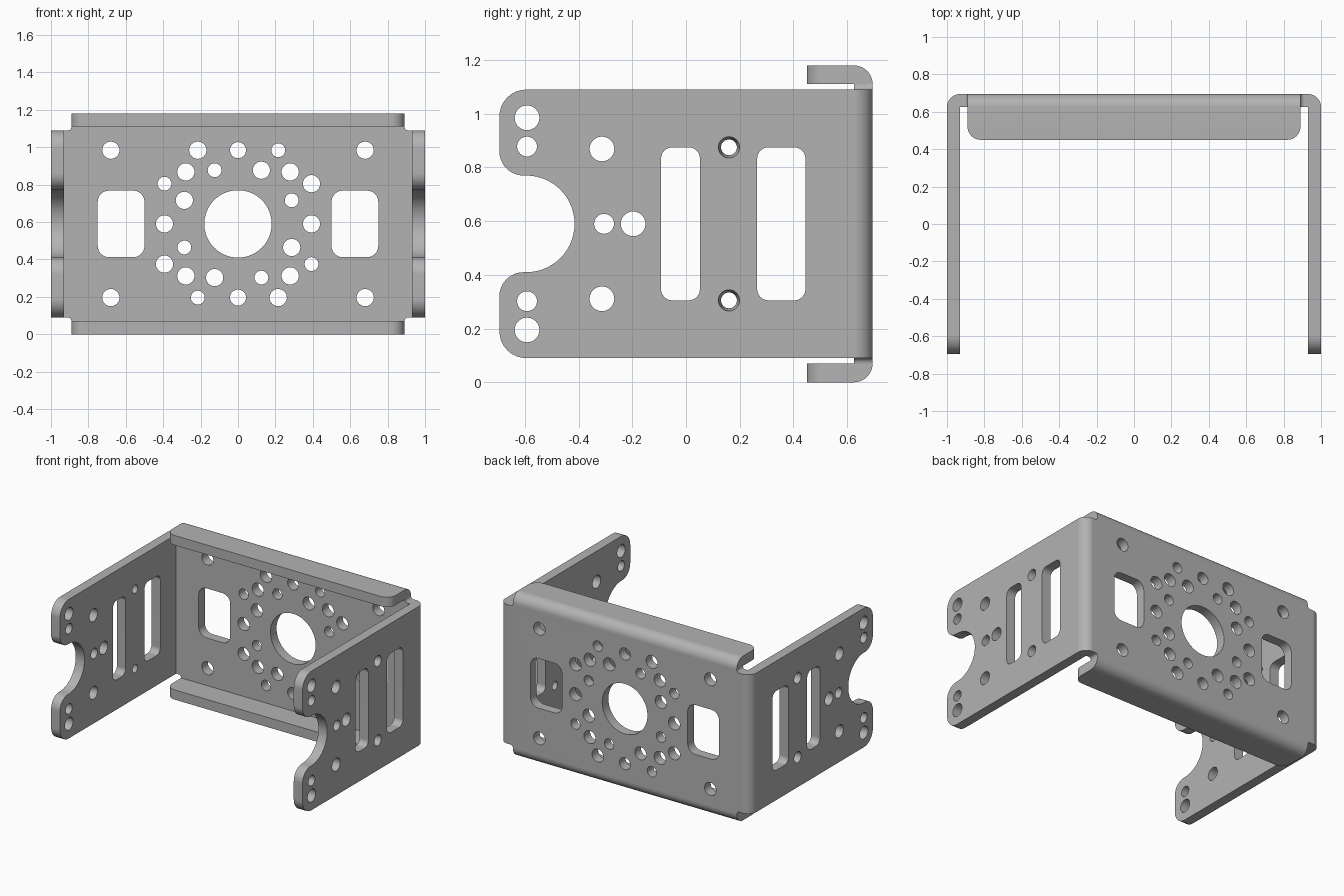
import bpy, bmesh, math
from mathutils import Vector

cube = bpy.data.objects.get("Cube")
if cube:
    bpy.data.objects.remove(cube, do_unlink=True)

W, D, T = 1.0, 0.695, 0.07        # half width, half depth, sheet thickness
MID, HALF = 0.59, 0.5             # centre height, half height of the walls
BIG, MED, SMALL = 0.046, 0.043, 0.037

steel = bpy.data.materials.new("grey steel")
steel.use_nodes = True
grey = (0.45, 0.45, 0.45, 1)
steel.diffuse_color = grey
steel.node_tree.nodes["Principled BSDF"].inputs["Base Color"].default_value = grey


def arc(ca, cb, r, start, end, n=10):
    angles = [math.radians(start + (end - start) * i / n) for i in range(n + 1)]
    return [(ca + r * math.cos(a), cb + r * math.sin(a)) for a in angles]


def circle(ca, cb, r, n=32):
    return arc(ca, cb, r, 0, 360, n)[:-1]


def rounded_rect(a0, a1, b0, b1, r):
    return (arc(a1 - r, b1 - r, r, 0, 90, 6) + arc(a0 + r, b1 - r, r, 90, 180, 6)
            + arc(a0 + r, b0 + r, r, 180, 270, 6) + arc(a1 - r, b0 + r, r, 270, 360, 6))


def prism(bm, points, axis, lo, hi, end_points=None):
    """Extrude a profile along an axis, optionally to a different end profile."""
    place = {"x": lambda a, b, c: (c, a, b),
             "y": lambda a, b, c: (a, c, b),
             "z": lambda a, b, c: (a, b, c)}[axis]
    first = [bm.verts.new(place(a, b, lo)) for a, b in points]
    last = [bm.verts.new(place(a, b, hi)) for a, b in end_points or points]
    faces = [bm.faces.new(first), bm.faces.new(last)]
    for i in range(len(first)):
        j = (i + 1) % len(first)
        faces.append(bm.faces.new((first[i], first[j], last[j], last[i])))
    bmesh.ops.recalc_face_normals(bm, faces=faces)


def round_edges(bm, y, axis, radius):
    """Round the edges that lie at depth y and run along an axis."""
    edges = [e for e in bm.edges
             if all(abs(v.co.y - y) < 1e-4 for v in e.verts)
             and abs((e.verts[0].co - e.verts[1].co).normalized().dot(axis)) > 0.99]
    bmesh.ops.bevel(bm, geom=edges, offset=radius, segments=8, profile=0.5,
                    affect="EDGES")


def make(name, bm):
    mesh = bpy.data.meshes.new(name)
    bm.to_mesh(mesh)
    bm.free()
    obj = bpy.data.objects.new(name, mesh)
    bpy.context.collection.objects.link(obj)
    mesh.materials.append(steel)
    return obj


def finish(obj):
    bpy.ops.object.select_all(action="DESELECT")
    obj.select_set(True)
    bpy.context.view_layer.objects.active = obj
    for mod in list(obj.modifiers):
        bpy.ops.object.modifier_apply(modifier=mod.name)
    bpy.ops.object.shade_smooth_by_angle(angle=math.radians(30))
    weighted = obj.modifiers.new("weighted normals", "WEIGHTED_NORMAL")
    weighted.keep_sharp = True


# U-shaped channel: back wall and two side walls with rounded bends
bm = bmesh.new()
right_bend = arc(W - T, D - T, T, 0, 90)
outline = ([(W - T, -D), (W, -D)] + right_bend
           + [(-x, y) for x, y in reversed(right_bend)]
           + [(-W, -D), (T - W, -D), (T - W, D - T), (W - T, D - T)])
prism(bm, outline, "z", MID - HALF, MID + HALF)
round_edges(bm, -D, Vector((1, 0, 0)), 0.1)
channel = make("bracket_channel", bm)

# Cutters for the side walls
cut = bmesh.new()
through = ("x", -1.2, 1.2)
notch = ([(-0.8, MID - 0.27)] + arc(-0.605, MID - 0.27, 0.09, 180, 90)
         + arc(-0.595, MID, 0.18, -90, 90, 28)
         + arc(-0.605, MID + 0.27, 0.09, 270, 180) + [(-0.8, MID + 0.27)])
prism(cut, notch, *through)
for y0, y1 in ((-0.093, 0.052), (0.265, 0.445)):
    prism(cut, rounded_rect(y0, y1, MID - 0.285, MID + 0.285, 0.042), *through)
for s in (-1, 1):
    for y, h, r in ((-0.592, 0.395, BIG), (-0.592, 0.288, SMALL), (-0.313, 0.279, BIG)):
        prism(cut, circle(y, MID + s * h, r), *through)
    # Tapered screw holes, wider on the outside
    for side in (-1, 1):
        z = MID + s * 0.285
        prism(cut, circle(0.16, z, 0.028), "x", side * (W - T - 0.01),
              side * (W + 0.01), circle(0.16, z, 0.041))
for y, r in ((-0.305, SMALL), (-0.197, BIG)):
    prism(cut, circle(y, MID, r), *through)

# Cutters for the back wall
through = ("y", 0.55, 0.8)
prism(cut, circle(0, MID, 0.18, 64), *through)
ring = ((-0.215, 0.394, BIG), (0, 0.394, MED), (0.215, 0.394, SMALL),
        (-0.279, 0.278, BIG), (0.279, 0.278, BIG),
        (-0.125, 0.287, SMALL), (0.125, 0.287, BIG),
        (-0.393, 0.215, SMALL), (0.393, 0.215, BIG),
        (-0.287, 0.126, BIG), (0.287, 0.126, SMALL), (-0.393, 0, BIG))
for s in (-1, 1):
    for x, h, r in ring:
        prism(cut, circle(s * x, MID + s * h, r), *through)
    for x in (-0.68, 0.68):
        prism(cut, circle(x, MID + s * 0.394, BIG), *through)
    xs = sorted((s * 0.5, s * 0.75))
    prism(cut, rounded_rect(*xs, MID - 0.178, MID + 0.178, 0.06), *through)

cutter = make("hole_cutter", cut)
cutter.hide_render = True
boolean = channel.modifiers.new("holes", "BOOLEAN")
boolean.operation = "DIFFERENCE"
boolean.solver = "EXACT"
boolean.object = cutter
finish(channel)
bpy.data.objects.remove(cutter, do_unlink=True)

# Folded lips above and below the back wall, each on a short flared neck
for s, name in ((1, "upper"), (-1, "lower")):
    bm = bmesh.new()
    bend = arc(D - T, 0.52, T, 0, 90)
    profile = [(D - T, 0.52)] + bend + [(0.45, 0.59), (0.45, 0.52)]
    prism(bm, [(y, MID + s * h) for y, h in profile], "x", -0.89, 0.89)
    round_edges(bm, 0.45, Vector((0, 0, 1)), 0.07)
    finish(make(name + "_lip", bm))

    bm = bmesh.new()
    flare = arc(0.91, 0.52, 0.02, 270, 180, 5)
    neck = flare + [(-x, h) for x, h in reversed(flare)]
    prism(bm, [(x, MID + s * h) for x, h in neck], "y", D - T, D)
    finish(make(name + "_lip_neck", bm))
